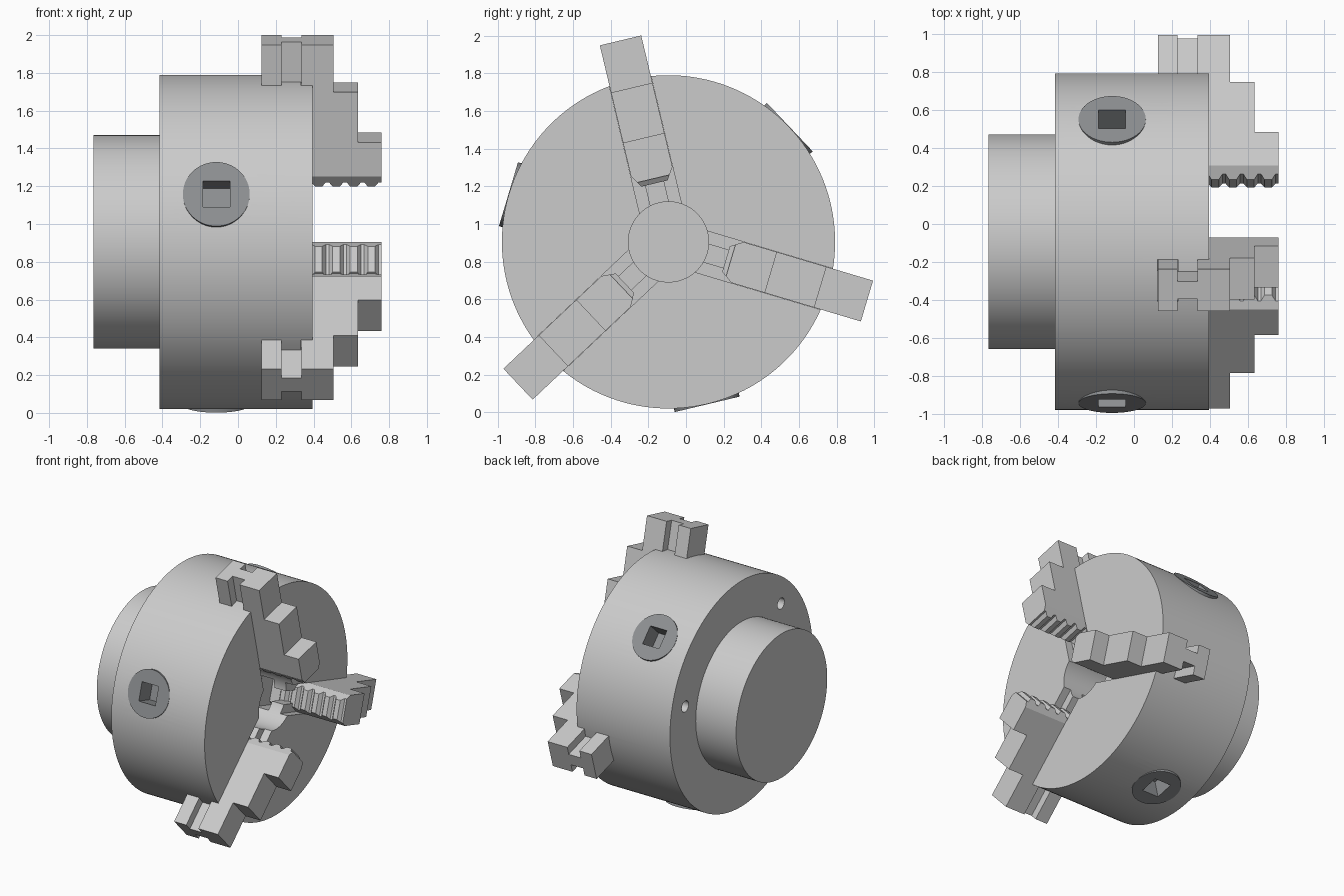
import bpy, bmesh
from math import radians
from mathutils import Matrix, Vector

if "Cube" in bpy.data.objects:
    bpy.data.objects.remove(bpy.data.objects["Cube"])

CY, CZ = -0.093, 0.905                     # chuck axis runs along x through here
JAW_ANGLES = [103.4, 223.4, -16.6]


def place(angle):
    """Local frame (x axial, y radial, z tangential) to world."""
    return Matrix.Translation((0, CY, CZ)) @ Matrix.Rotation(radians(angle), 4, 'X')


def finish(name, bm, angle):
    bmesh.ops.recalc_face_normals(bm, faces=bm.faces)
    me = bpy.data.meshes.new(name)
    bm.to_mesh(me)
    bm.free()
    me.transform(place(angle))
    ob = bpy.data.objects.new(name, me)
    bpy.context.collection.objects.link(ob)
    return ob


def prism(name, pts, axis, lo, hi, angle=0):
    """Extrude a 2D outline along a local axis."""
    bm = bmesh.new()
    verts = []
    for a, b in pts:
        co = [a, b]
        co.insert(axis, lo)
        verts.append(bm.verts.new(co))
    face = bm.faces.new(verts)
    ext = bmesh.ops.extrude_face_region(bm, geom=[face])
    step = Vector((0, 0, 0))
    step[axis] = hi - lo
    bmesh.ops.translate(bm, vec=step, verts=[v for v in ext['geom'] if isinstance(v, bmesh.types.BMVert)])
    return finish(name, bm, angle)


def cyl(name, axis, lo, hi, radius, center=(0, 0, 0), angle=0, seg=96):
    """Cylinder along local x (axis 0) or radial y (axis 1)."""
    bm = bmesh.new()
    bmesh.ops.create_cone(bm, cap_ends=True, segments=seg, radius1=radius, radius2=radius, depth=hi - lo)
    rot = Matrix.Rotation(radians(90), 4, 'Y' if axis == 0 else 'X')
    pos = Vector(center)
    pos[axis] = (lo + hi) / 2
    bm.transform(Matrix.Translation(pos) @ rot)
    return finish(name, bm, angle)


def boolean(ob, tool, op='DIFFERENCE'):
    bpy.context.view_layer.objects.active = ob
    m = ob.modifiers.new('cut', 'BOOLEAN')
    m.operation, m.object, m.solver = op, tool, 'EXACT'
    bpy.ops.object.modifier_apply(modifier=m.name)
    bpy.data.objects.remove(tool, do_unlink=True)


def smooth(ob):
    bpy.ops.object.select_all(action='DESELECT')
    ob.select_set(True)
    bpy.context.view_layer.objects.active = ob
    bpy.ops.object.shade_smooth_by_angle(angle=radians(30))


# Body with rear hub and central bore
body = cyl('chuck_body', 0, -0.415, 0.395, 0.885, seg=160)
boolean(body, cyl('hub', 0, -0.765, -0.40, 0.565, seg=128), 'UNION')
boolean(body, cyl('bore', 0, -0.40, 0.6, 0.213))

# Jaw slots: H-shaped section cut from bore to rim
W, N, C = 0.113, 0.048, 0.001              # half width, web half width, clearance
half = [(0.125 - C, W + C), (0.23 + C, W + C), (0.23 + C, N + C),
        (0.335 - C, N + C), (0.335 - C, W + C), (0.6, W + C)]
slot = half + [(x, -t) for x, t in reversed(half)]
for a in JAW_ANGLES:
    boolean(body, prism('slot', slot, 1, 0.05, 1.3, a))

# Seats for the key sockets, and mounting holes in the back face
PX = -0.115
for a in JAW_ANGLES:
    boolean(body, cyl('seat', 1, 0.68, 1.0, 0.177, (PX, 0, 0), a + 180, 64))
    boolean(body, cyl('bolt_hole', 0, -0.5, -0.15, 0.043, (0, 0.715, 0), a + 30, 32))
smooth(body)

# Key sockets with square recess
steel = bpy.data.materials.new('dark_steel')
steel.diffuse_color = (0.27, 0.28, 0.29, 1)
steel.use_nodes = True
steel.node_tree.nodes["Principled BSDF"].inputs["Base Color"].default_value = steel.diffuse_color
S = 0.0715
for i, a in enumerate(JAW_ANGLES):
    key = cyl(f'key_socket_{i + 1}', 1, 0.68, 0.887, 0.177, (PX, 0, 0), a + 180, 64)
    square = [(PX - S, -S), (PX + S, -S), (PX + S, S), (PX - S, S)]
    boolean(key, prism('recess', square, 1, 0.747, 1.0, a + 180))
    key.data.materials.clear()
    key.data.materials.append(steel)
    smooth(key)

# Stepped jaws with toothed, chamfered tips and side guide grooves
profile = [(0.76, 0.345), (0.76, 0.568), (0.635, 0.568), (0.635, 0.842),
           (0.505, 0.842), (0.505, 1.10), (0.125, 1.10), (0.125, 0.345)]
for k in range(6):
    x = 0.241 + 0.093 * k
    profile += [(x - 0.038, 0.345), (x - 0.019, 0.319), (x + 0.019, 0.319), (x + 0.038, 0.345)]
for i, a in enumerate(JAW_ANGLES):
    jaw = prism(f'jaw_{i + 1}', profile, 2, -W, W, a)
    for s in (-1, 1):
        groove = [(0.23, s * N), (0.335, s * N), (0.335, s * 0.2), (0.23, s * 0.2)]
        boolean(jaw, prism('groove', groove, 1, 0.1, 1.3, a))
        wedge = [(0.256, s * 0.03), (0.42, s * 0.137), (0.25, s * 0.2)]
        boolean(jaw, prism('chamfer', wedge, 0, 0, 1, a))
